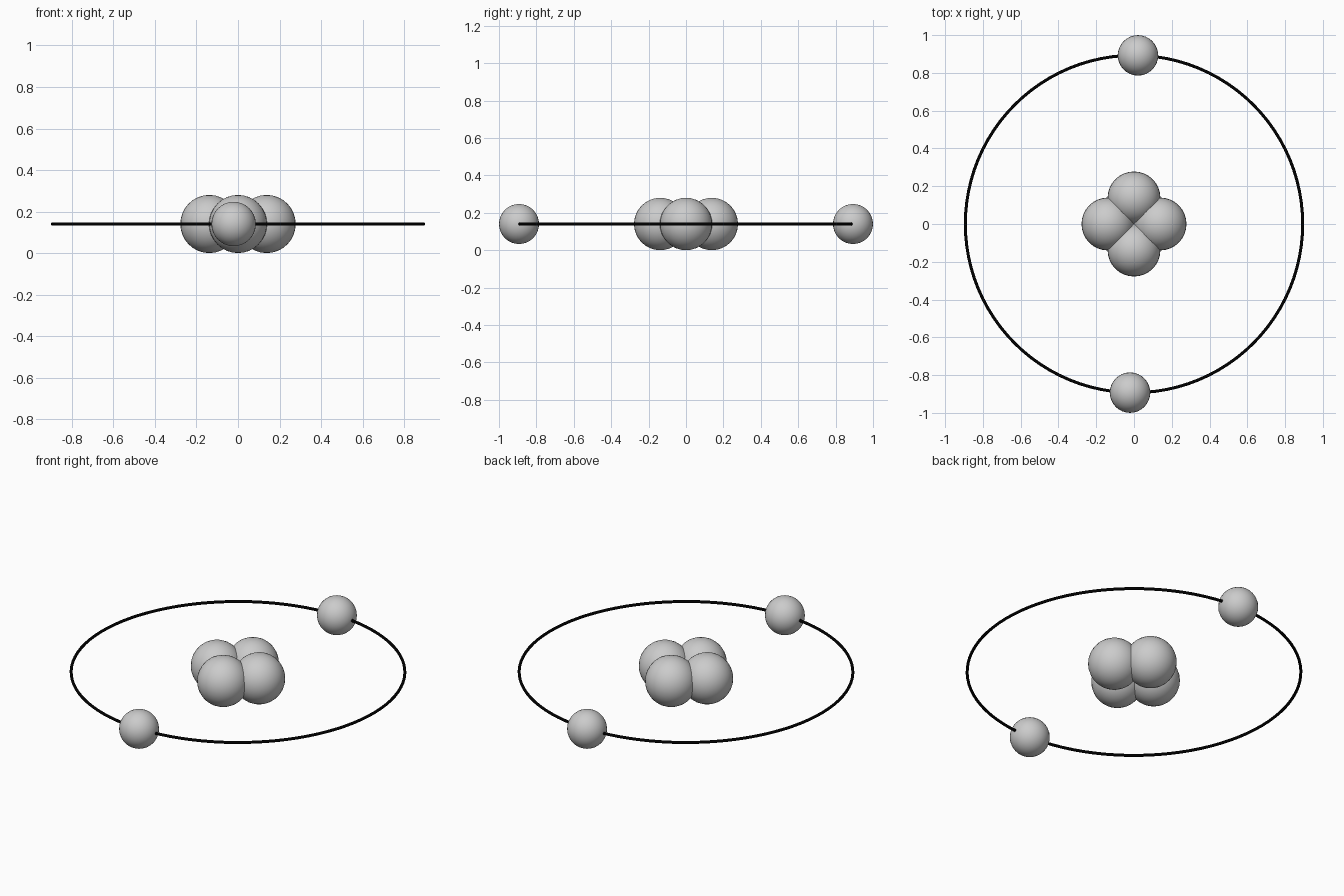
import bpy
import math

if "Cube" in bpy.data.objects:
    bpy.data.objects.remove(bpy.data.objects["Cube"])

Z = 0.14          # height of the orbit plane
ORBIT = 0.893     # orbit radius


def ball(name, radius, distance, angle):
    """Smooth ball placed around the centre at a polar angle in degrees."""
    a = math.radians(angle)
    bpy.ops.mesh.primitive_uv_sphere_add(
        segments=32, ring_count=16, radius=radius,
        location=(distance * math.cos(a), distance * math.sin(a), Z))
    obj = bpy.context.object
    obj.name = name
    bpy.ops.object.shade_smooth()
    return obj


# Nucleus: four overlapping balls
for i in range(4):
    ball(f"nucleus_ball_{i + 1}", 0.14, 0.138, i * 90)

# Electrons: two opposite balls on the orbit
for i in range(2):
    ball(f"electron_{i + 1}", 0.107, ORBIT, 88.65 + i * 180)

# Orbit: thin black ring
bpy.ops.mesh.primitive_torus_add(
    major_radius=ORBIT, minor_radius=0.008,
    major_segments=96, minor_segments=12, location=(0, 0, Z))
orbit = bpy.context.object
orbit.name = "orbit_ring"
bpy.ops.object.shade_smooth()
black = bpy.data.materials.new("black")
black.diffuse_color = (0.0, 0.0, 0.0, 1.0)
black.use_nodes = True
black.node_tree.nodes["Principled BSDF"].inputs["Base Color"].default_value = black.diffuse_color
orbit.data.materials.append(black)
